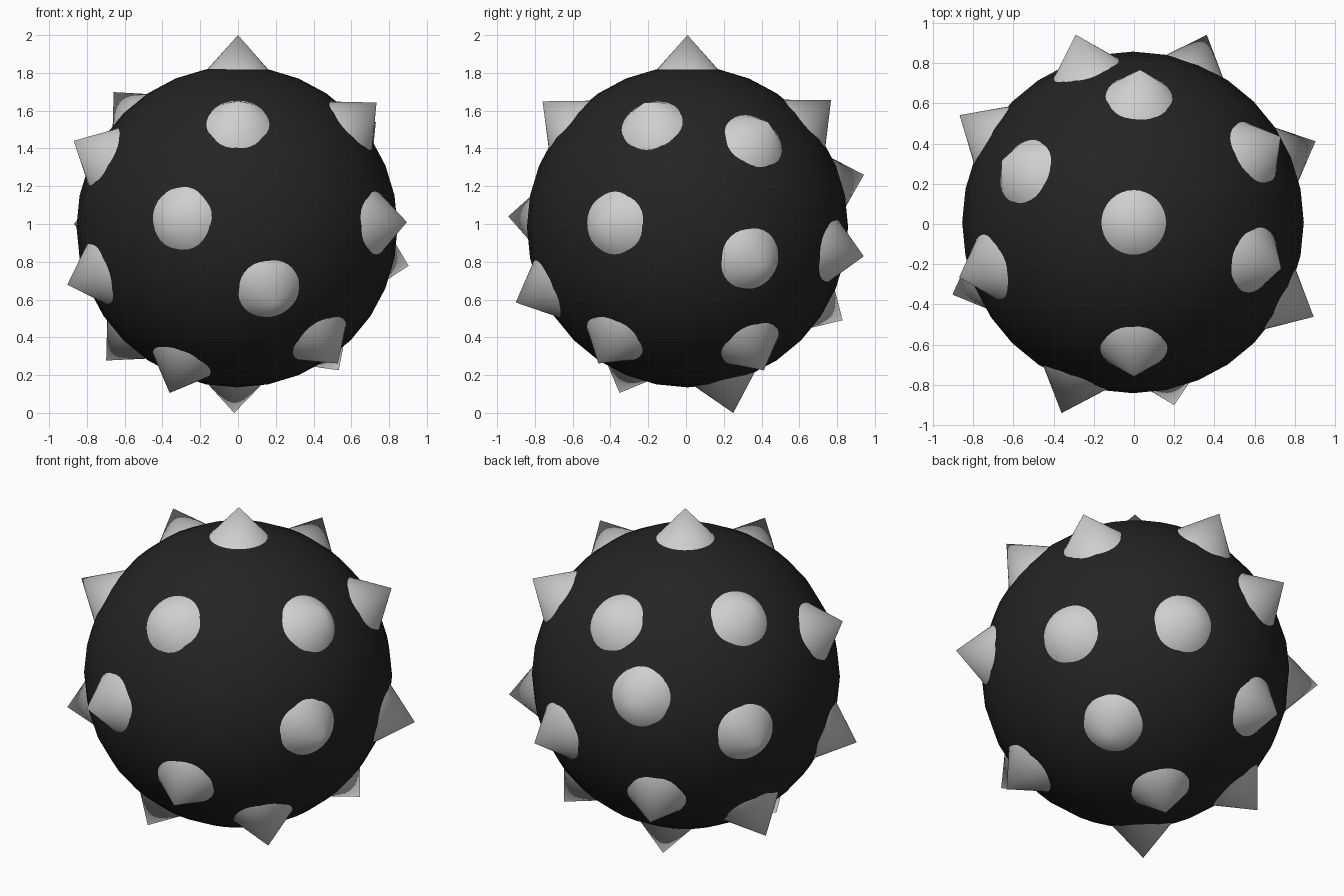
import bpy
from mathutils import Vector

if "Cube" in bpy.data.objects:
    bpy.data.objects.remove(bpy.data.objects["Cube"])

CENTRE = Vector((-0.005, 0.008, 0.985))
REACH = 1.015      # centre to spike tip
SLOPE = 0.89       # spike radius per unit of depth
DEPTH = 0.24       # spike length, partly sunk in the ball


def material(name, value):
    m = bpy.data.materials.new(name)
    m.diffuse_color = (value, value, value, 1)
    m.use_nodes = True
    m.node_tree.nodes["Principled BSDF"].inputs["Base Color"].default_value = m.diffuse_color
    return m


black = material("black", 0.0175)
grey = material("light grey", 0.62)


def finish(name, mat):
    ob = bpy.context.object
    ob.name = name
    ob.data.materials.append(mat)
    bpy.ops.object.shade_smooth_by_angle()
    return ob


# Ball
bpy.ops.mesh.primitive_uv_sphere_add(segments=32, ring_count=16, radius=0.85, location=CENTRE)
finish("ball", black)

# Spike tips, scattered evenly around the ball
tips = [
    (0, 0.008, 2.0), (0, -0.76, 1.65), (0.03, 0.76, 1.65),
    (0.73, -0.22, 1.64), (0.73, 0.435, 1.54), (-0.655, 0.315, 1.695),
    (-0.87, -0.265, 1.44), (-0.29, 0.94, 1.26), (-0.36, -0.94, 1.04),
    (0.89, -0.46, 1.01), (-0.865, 0.54, 1.0), (0.36, 0.935, 0.83),
    (0.90, 0.41, 0.78), (-0.90, -0.35, 0.68), (0.20, -0.90, 0.585),
    (-0.34, 0.83, 0.49), (-0.70, 0.23, 0.275), (0.53, -0.465, 0.26),
    (0.53, 0.41, 0.23), (-0.36, -0.35, 0.11), (-0.02, 0.25, 0.0),
]

# Spikes pointing straight out from the centre
for tip in tips:
    d = (Vector(tip) - CENTRE).normalized()
    bpy.ops.mesh.primitive_cone_add(
        vertices=32, radius1=SLOPE * DEPTH, radius2=0, depth=DEPTH,
        location=CENTRE + d * (REACH - DEPTH / 2),
        rotation=d.to_track_quat('Z', 'Y').to_euler())
    finish("spike", grey)
